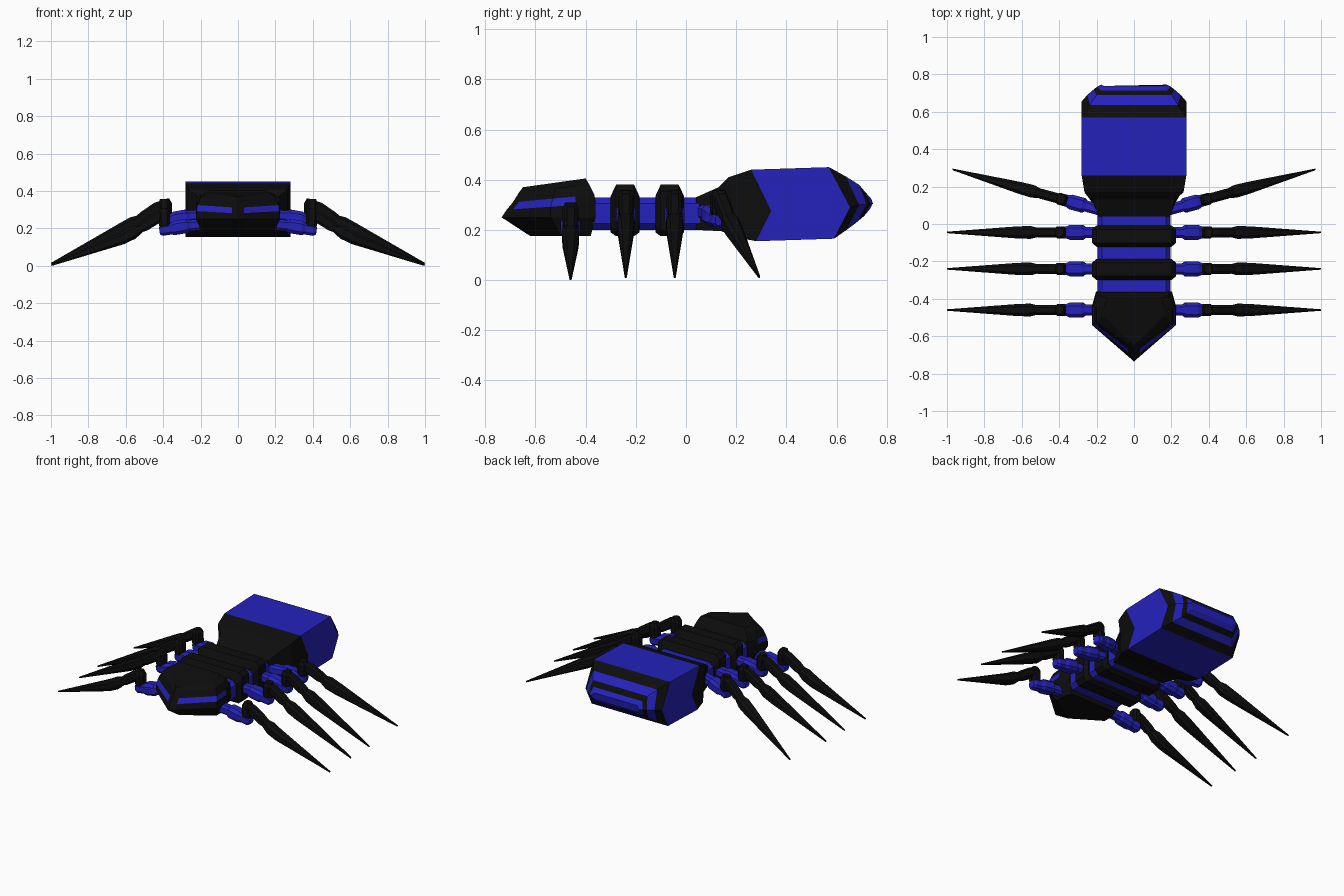
import bpy, bmesh, math
from mathutils import Vector, Matrix

cube = bpy.data.objects.get("Cube")
if cube:
    bpy.data.objects.remove(cube)


def material(name, rgb):
    m = bpy.data.materials.new(name)
    m.use_nodes = True
    m.diffuse_color = (*rgb, 1)
    m.node_tree.nodes["Principled BSDF"].inputs["Base Color"].default_value = (*rgb, 1)
    return m


BLACK, BLUE = 0, 1
MATS = [material("shell_black", (0.004, 0.004, 0.004)),
        material("royal_blue", (0.018, 0.016, 0.5))]


def loft(name, rings, paint, matrix=Matrix()):
    """Skin equal-sized rings, cap both ends; paint(band, segment) picks the colour."""
    bm = bmesh.new()
    vs = [[bm.verts.new(matrix @ Vector(p)) for p in r] for r in rings]
    n = len(vs[0])
    for i in range(len(vs) - 1):
        for j in range(n):
            k = (j + 1) % n
            f = bm.faces.new((vs[i][j], vs[i][k], vs[i + 1][k], vs[i + 1][j]))
            f.material_index = paint(i, j)
    for band, ring in ((0, vs[0]), (len(vs) - 1, vs[-1])):
        bm.faces.new(ring).material_index = paint(band, -1)
    bmesh.ops.recalc_face_normals(bm, faces=bm.faces[:])
    me = bpy.data.meshes.new(name)
    bm.to_mesh(me)
    bm.free()
    for m in MATS:
        me.materials.append(m)
    ob = bpy.data.objects.new(name, me)
    bpy.context.collection.objects.link(ob)
    return ob


def octagon(w, h, c):
    """Rectangle of half sizes w, h with corners cut by c."""
    return [(w, h - c), (w - c, h), (c - w, h), (-w, h - c),
            (-w, c - h), (c - w, -h), (w - c, -h), (w, c - h)]


def body_block(name, stations, colour):
    """Chamfered block along y; stations are (y, half width, bottom, top)."""
    rings = [[(x, y, z + (lo + hi) / 2) for x, z in octagon(w, (hi - lo) / 2, 0.025)]
             for y, w, lo, hi in stations]
    return loft(name, rings, lambda i, j: colour)


# Head: stacked arrow-shaped outlines, with the eye band between two of them
def head_ring(w, back, shoulder, tip, z_back, z_tip):
    near = 0.15
    half = [(w * near, tip + (shoulder - tip) * near), (w, shoulder),
            (w, min(-0.44, shoulder + 0.1)), (w * 0.9, back)]
    outline = [(0, tip)] + half + [(-x, y) for x, y in reversed(half)]
    return [(x, y, z_tip + (z_back - z_tip) * (y - tip) / (back - tip)) for x, y in outline]


head_levels = [(0.19, -0.38, -0.50, -0.62, 0.175, 0.175),
               (0.225, -0.36, -0.54, -0.735, 0.25, 0.25),
               (0.222, -0.36, -0.54, -0.715, 0.305, 0.28),
               (0.217, -0.365, -0.53, -0.69, 0.34, 0.31),
               (0.20, -0.385, -0.52, -0.665, 0.38, 0.35),
               (0.16, -0.40, -0.49, -0.65, 0.405, 0.37)]
loft("head", [head_ring(*l) for l in head_levels],
     lambda i, j: BLUE if i == 2 and j in (1, 2, 6, 7) else BLACK)

# Thorax: blue core with two dark raised plates
body_block("thorax_core", [(-0.40, 0.195, 0.2, 0.33), (0.08, 0.195, 0.2, 0.33)], BLUE)
for label, y in (("front", -0.243), ("rear", -0.065)):
    body_block(label + "_thorax_plate",
               [(y - 0.057, 0.2, 0.19, 0.335), (y - 0.036, 0.225, 0.175, 0.38),
                (y + 0.036, 0.225, 0.175, 0.38), (y + 0.057, 0.2, 0.19, 0.335)], BLACK)


# Abdomen: boxy rings bent at mid height so that the colour bands form chevrons
def abdomen_ring(w, top, mid, low):
    side = [(w, *top), (w + 0.015 * (mid[0] > 0.67), *mid), (w, *low)]
    return side + [(-x, y, z) for x, y, z in reversed(side)]


abdomen = [(0.19, (0.04, 0.33), (0.04, 0.27), (0.04, 0.2)),
           (0.22, (0.13, 0.37), (0.11, 0.27), (0.14, 0.195)),
           (0.265, (0.17, 0.41), (0.19, 0.275), (0.2, 0.17)),
           (0.28, (0.26, 0.44), (0.34, 0.275), (0.28, 0.155)),
           (0.28, (0.57, 0.45), (0.655, 0.29), (0.59, 0.165)),
           (0.235, (0.637, 0.413), (0.69, 0.3), (0.64, 0.2)),
           (0.2, (0.69, 0.38), (0.72, 0.303), (0.68, 0.23)),
           (0.18, (0.715, 0.35), (0.735, 0.305), (0.71, 0.255)),
           (0.16, (0.738, 0.325), (0.745, 0.305), (0.732, 0.282))]
loft("abdomen", [abdomen_ring(*a) for a in abdomen],
     lambda i, j: BLUE if i in (3, 5, 7, 8) else BLACK)


# Legs: each joint is a chain of (x, z, half width, half thickness) stations
def limb(name, stations, colour, matrix):
    a, b = stations[0], stations[-1]
    d = Vector((b[0] - a[0], 0, b[1] - a[1])).normalized()
    up = Vector((-d.z, 0, d.x))
    rings = [[Vector((x, 0, z)) + Vector((0, u, 0)) + up * v
              for u, v in octagon(w, t, min(w, t) * 0.45)] for x, z, w, t in stations]
    return loft(name, rings, lambda i, j: colour, matrix)


legs = [("front", -0.46, 0, -0.05, 0.003), ("front_middle", -0.24, 0, 0, 0.012),
        ("rear_middle", -0.045, 0, 0, 0.012), ("rear", 0.08, 15.4, 0, 0.012)]
for label, y, turn, dz, tip in legs:
    for side, s in (("left", 1), ("right", -1)):
        place = (Matrix.Diagonal((s, 1, 1, 1)) @ Matrix.Translation((0.2, y, 0))
                 @ Matrix.Rotation(math.radians(turn), 4, "Z") @ Matrix.Translation((-0.2, 0, 0)))
        name = f"{side}_{label}_leg_"
        limb(name + "hip", [(0.17, 0.272 + dz, 0.03, 0.03), (0.26, 0.265 + dz, 0.03, 0.03),
                            (0.275, 0.263 + dz, 0.04, 0.038), (0.34, 0.252 + dz, 0.04, 0.038),
                            (0.36, 0.247 + dz, 0.032, 0.03), (0.405, 0.24 + dz, 0.032, 0.03),
                            (0.42, 0.237 + dz, 0.022, 0.02)], BLUE, place)
        limb(name + "upright", [(0.393, 0.24 + dz, 0.022, 0.02), (0.393, 0.27 + dz, 0.032, 0.03),
                                (0.395, 0.335 + dz, 0.032, 0.03), (0.397, 0.358 + dz, 0.022, 0.02)],
             BLACK, place)
        limb(name + "knee", [(0.385, 0.335 + dz, 0.022, 0.022), (0.43, 0.31 + dz, 0.027, 0.032),
                             (0.50, 0.265 + dz, 0.027, 0.03), (0.55, 0.237 + dz, 0.02, 0.02)],
             BLACK, place)
        limb(name + "claw", [(0.51, 0.255 + dz, 0.022, 0.02), (0.56, 0.228 + dz, 0.034, 0.035),
                             (0.62, 0.197 + dz, 0.032, 0.033), (0.998, tip, 0.004, 0.004)],
             BLACK, place)
